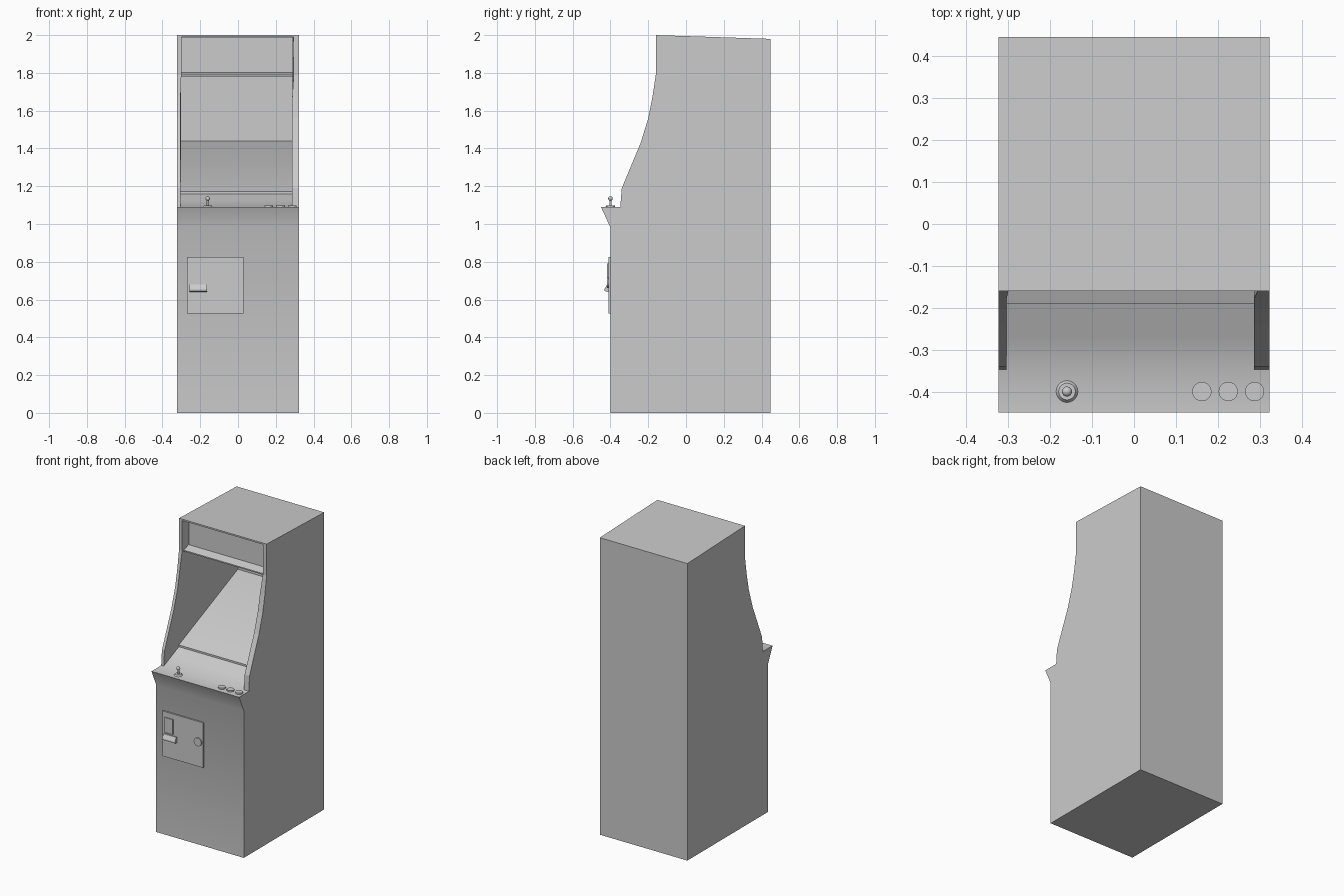
import bpy
import bmesh
import math
from mathutils import Matrix, Vector

old = bpy.data.objects.get("Cube")
if old:
    bpy.data.objects.remove(old, do_unlink=True)

GREY = (0.6, 0.6, 0.6, 1.0)
grey = bpy.data.materials.new("cabinet_grey")
grey.use_nodes = True
grey.diffuse_color = GREY
grey.node_tree.nodes["Principled BSDF"].inputs["Base Color"].default_value = GREY

HALF = 0.323      # half width of the cabinet
BACK = 0.447      # back face
FRONT = -0.40     # front face
DECK = 1.09       # control deck height


def finish(name, bm, smooth=None):
    bmesh.ops.recalc_face_normals(bm, faces=bm.faces)
    mesh = bpy.data.meshes.new(name)
    bm.to_mesh(mesh)
    bm.free()
    mesh.materials.append(grey)
    obj = bpy.data.objects.new(name, mesh)
    bpy.context.collection.objects.link(obj)
    if smooth:
        bpy.ops.object.select_all(action="DESELECT")
        obj.select_set(True)
        bpy.context.view_layer.objects.active = obj
        bpy.ops.object.shade_smooth_by_angle(angle=math.radians(smooth))
    return obj


def prism(name, profile, x0, x1, smooth=None):
    """Extrude a (y, z) profile along x; x0 and x1 are numbers or functions of z."""
    bm = bmesh.new()
    rings = []
    for x in (x0, x1):
        rings.append([bm.verts.new((x(z) if callable(x) else x, y, z)) for y, z in profile])
    a, b = rings
    bm.faces.new(a)
    bm.faces.new(b)
    for i in range(len(profile)):
        j = (i + 1) % len(profile)
        bm.faces.new((a[i], a[j], b[j], b[i]))
    return finish(name, bm, smooth)


def disc(name, centre, axis, radius, depth, top=None, sides=24):
    """Cylinder or cone starting at centre and growing along axis."""
    bm = bmesh.new()
    axis = Vector(axis)
    turn = axis.to_track_quat("Z", "Y").to_matrix().to_4x4()
    place = Matrix.Translation(Vector(centre) + axis * depth / 2) @ turn
    bmesh.ops.create_cone(bm, cap_ends=True, segments=sides, radius1=radius,
                          radius2=radius if top is None else top, depth=depth, matrix=place)
    return finish(name, bm, 40)


# Lower cabinet with the overhanging control deck and the sloped screen
prism("base_cabinet", [
    (FRONT, 0), (BACK, 0), (BACK, 1.44), (0.43, 1.44), (-0.19, 1.172), (-0.19, 1.16),
    (-0.27, 1.125), (-0.35, DECK), (-0.45, DECK), (FRONT, 0.98)], -HALF, HALF, 32)

# Curved side panels
side = [(BACK, 1.0), (BACK, 1.98), (-0.16, 2.0), (-0.16, 1.79), (-0.178, 1.67),
        (-0.20, 1.56), (-0.24, 1.43), (-0.34, 1.19), (-0.348, DECK), (-0.348, 1.0)]


def left_inner(z):
    return 0.295 if z > 1.7 else 0.287


def right_inner(z):
    return -0.30 if z > 1.7 else -0.304


prism("left_side_panel", side, left_inner, HALF)
prism("right_side_panel", side, -HALF, right_inner)

# Back wall of the screen hood
prism("back_panel", [(BACK, 1.4), (BACK, 1.98), (0.43, 1.98), (0.43, 1.4)], -HALF, HALF)

# Thin roof and recessed header panel with its ledge
prism("roof", [(BACK, 1.98), (-0.16, 2.0), (-0.16, 1.99), (BACK, 1.965)], -HALF, HALF)
prism("header_panel", [(-0.09, 1.99), (-0.09, 1.803), (-0.145, 1.788), (-0.145, 1.78),
                       (0.43, 1.78), (0.43, 1.97)], -0.30, 0.291)

# Coin door with slot plate, return chute and lock
prism("coin_door", [(FRONT, 0.525), (FRONT, 0.825), (-0.41, 0.825), (-0.41, 0.525)], -0.27, 0.03)
prism("coin_slot_plate", [(-0.41, 0.69), (-0.41, 0.79), (-0.417, 0.79), (-0.417, 0.69)],
      -0.25, -0.19)
prism("coin_return", [(-0.41, 0.68), (-0.418, 0.68), (-0.432, 0.655), (-0.432, 0.645),
                      (-0.41, 0.64)], -0.257, -0.163)
disc("door_lock", (-0.007, -0.41, 0.69), (0, -1, 0), 0.028, 0.007)

# Joystick
STICK = (-0.16, -0.40)
disc("joystick_base", (*STICK, DECK), (0, 0, 1), 0.026, 0.008, top=0.02)
disc("joystick_shaft", (*STICK, DECK), (0, 0, 1), 0.006, 0.045, sides=12)
bm = bmesh.new()
bmesh.ops.create_uvsphere(bm, u_segments=16, v_segments=10, radius=0.012,
                          matrix=Matrix.Translation((*STICK, 1.135)))
finish("joystick_ball", bm, 60)

# Buttons
for i in range(3):
    disc(f"button_{i + 1}", (0.162 + 0.063 * i, -0.40, DECK), (0, 0, 1), 0.023, 0.009)
